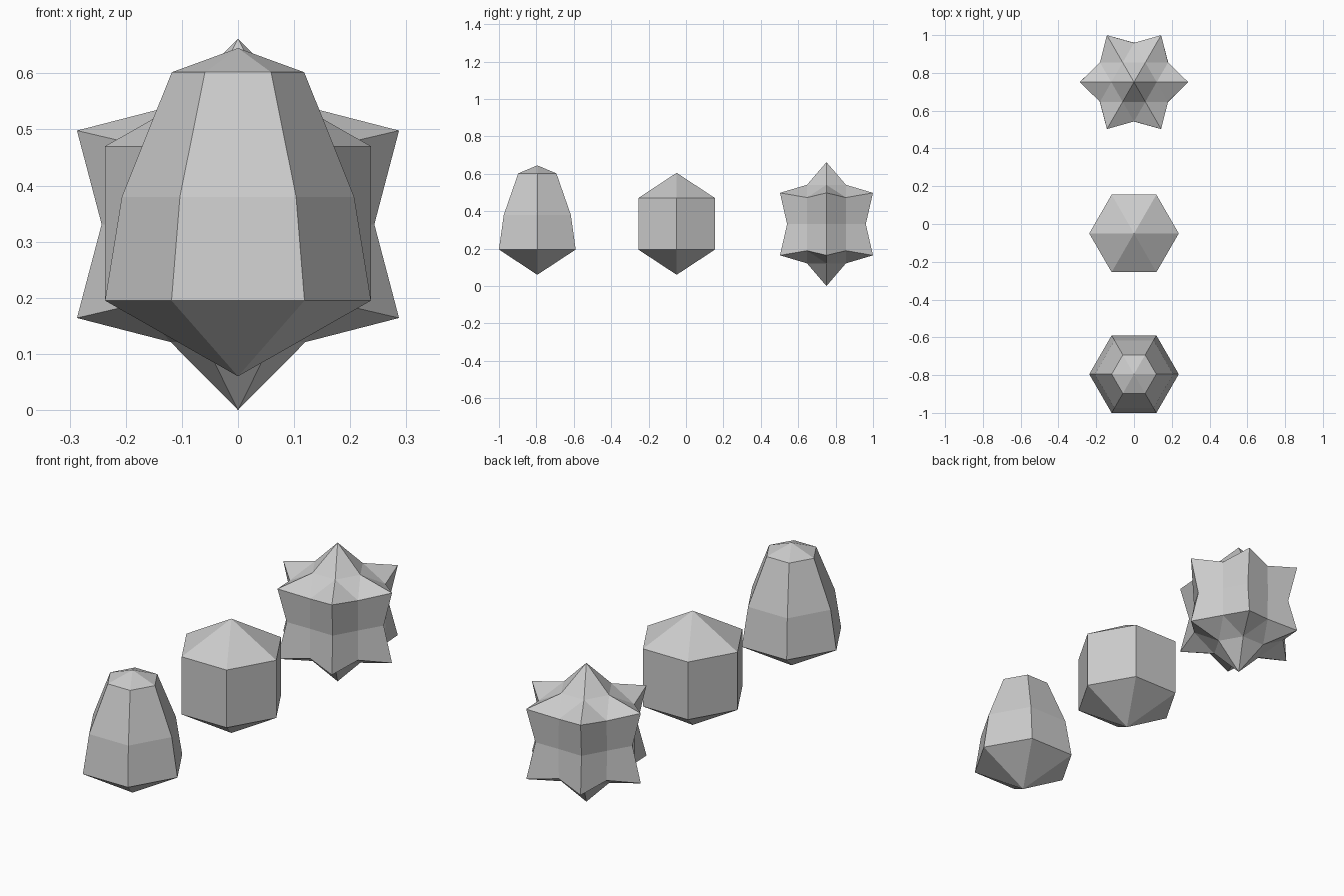
import bpy, bmesh
from math import cos, sin, pi

if "Cube" in bpy.data.objects:
    bpy.data.objects.remove(bpy.data.objects["Cube"])


def ring(bm, radii, heights):
    """Closed ring whose radius and height cycle through the given values."""
    n = 6 * len(radii)
    k = len(radii)
    return [bm.verts.new((radii[i % k] * cos(2 * pi * i / n),
                          radii[i % k] * sin(2 * pi * i / n),
                          heights[i % k])) for i in range(n)]


def fan(bm, apex, loop):
    for i, v in enumerate(loop):
        bm.faces.new((apex, v, loop[(i + 1) % len(loop)]))


def bridge(bm, a, b):
    for i in range(len(a)):
        j = (i + 1) % len(a)
        bm.faces.new((a[i], a[j], b[j], b[i]))


def finish(bm, name, y):
    bmesh.ops.recalc_face_normals(bm, faces=bm.faces)
    mesh = bpy.data.meshes.new(name)
    bm.to_mesh(mesh)
    bm.free()
    obj = bpy.data.objects.new(name, mesh)
    obj.location.y = y
    bpy.context.collection.objects.link(obj)


def hex_gem(name, y, bottom, rings, top):
    bm = bmesh.new()
    loops = [ring(bm, (r,), (z,)) for r, z in rings]
    fan(bm, bm.verts.new((0, 0, bottom)), loops[0])
    for a, b in zip(loops, loops[1:]):
        bridge(bm, a, b)
    fan(bm, bm.verts.new((0, 0, top)), loops[-1])
    finish(bm, name, y)


def star_gem(name, y):
    bm = bmesh.new()
    mid = 0.331
    waist = ring(bm, (0.243, 0.209), (mid, mid))
    for s in (1, -1):
        # star of points and valleys, closed by a small hexagonal cone
        star = ring(bm, (0.287, 0.208), (mid + s * 0.167, mid + s * 0.142))
        cap = ring(bm, (0.12,), (mid + s * 0.21,))
        bridge(bm, waist, star)
        fan(bm, bm.verts.new((0, 0, mid + s * 0.331)), cap)
        for i in range(6):
            j = (i + 1) % 6
            tip, valley, tip2 = star[2 * i], star[2 * i + 1], star[2 * j]
            bm.faces.new((cap[i], tip, valley))
            bm.faces.new((cap[i], valley, cap[j]))
            bm.faces.new((cap[j], valley, tip2))
    finish(bm, name, y)


# Front: tapered crystal
hex_gem("tapered_crystal", -0.795, 0.06,
        [(0.237, 0.195), (0.207, 0.38), (0.118, 0.602)], 0.645)
# Middle: straight hexagonal crystal
hex_gem("hexagonal_crystal", -0.05, 0.06,
        [(0.237, 0.195), (0.237, 0.47)], 0.605)
# Back: spiked star crystal
star_gem("star_crystal", 0.751)
